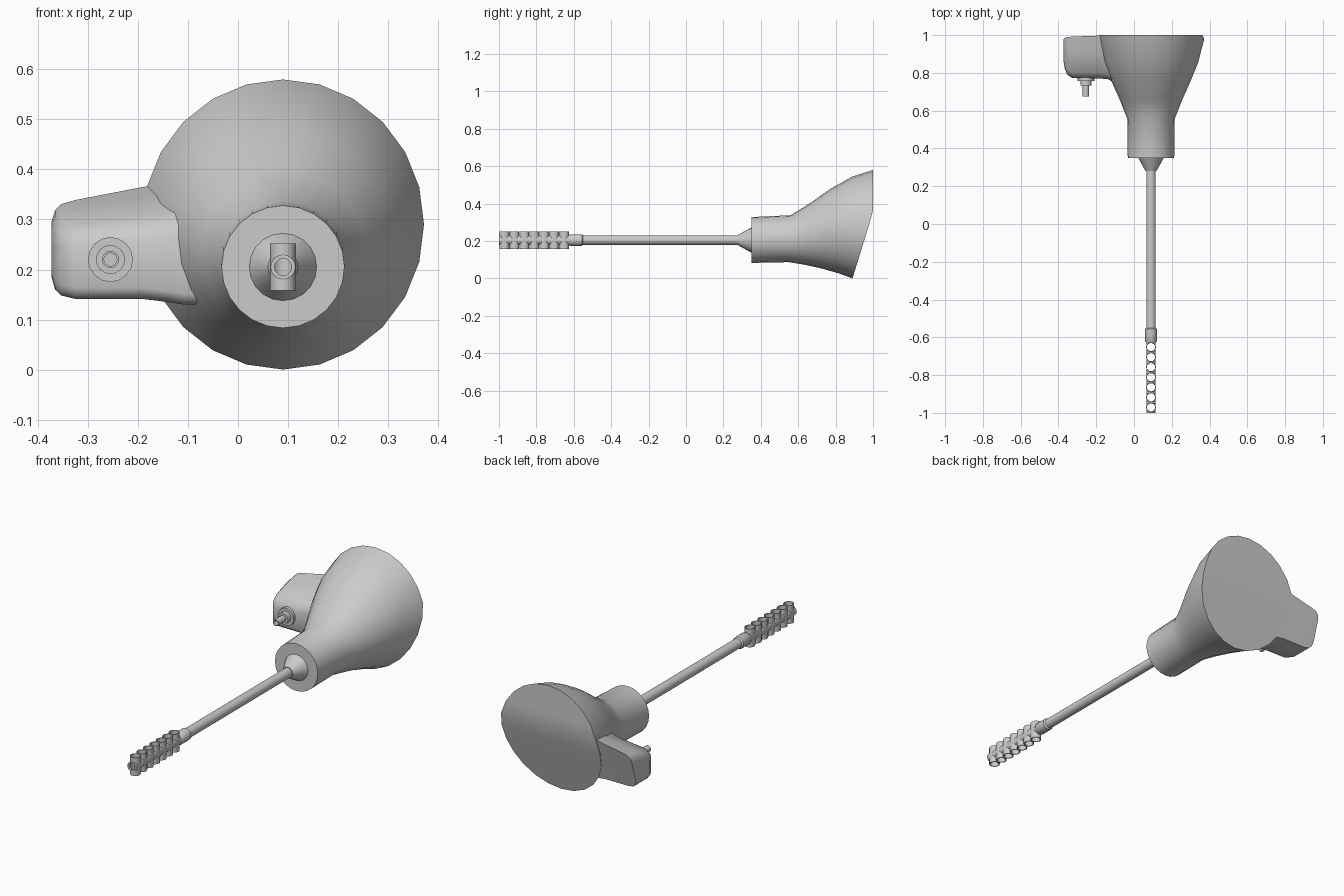
import bpy, bmesh, math
from mathutils import Matrix

if "Cube" in bpy.data.objects:
    bpy.data.objects.remove(bpy.data.objects["Cube"])

AX, AZ = 0.09, 0.205          # barrel axis
grey = bpy.data.materials.new("light grey")
grey.diffuse_color = (0.6, 0.6, 0.6, 1)
grey.use_nodes = True
grey.node_tree.nodes["Principled BSDF"].inputs["Base Color"].default_value = grey.diffuse_color


def finish(name, bm, angle=35):
    bmesh.ops.recalc_face_normals(bm, faces=bm.faces)
    me = bpy.data.meshes.new(name)
    bm.to_mesh(me)
    bm.free()
    ob = bpy.data.objects.new(name, me)
    bpy.context.collection.objects.link(ob)
    me.materials.append(grey)
    smooth(ob, angle)
    return ob


def smooth(ob, angle=35):
    bpy.ops.object.select_all(action='DESELECT')
    ob.select_set(True)
    bpy.context.view_layer.objects.active = ob
    bpy.ops.object.shade_smooth_by_angle(angle=math.radians(angle))


def loft(bm, rings):
    """Skin a list of closed point rings; returns the vertex rings."""
    vs = [[bm.verts.new(p) for p in r] for r in rings]
    for a, b in zip(vs, vs[1:]):
        n = len(a)
        for i in range(n):
            bm.faces.new((a[i], a[(i + 1) % n], b[(i + 1) % n], b[i]))
    return vs


def lathe(name, profile, x=AX, z=AZ, n=20):
    """Turned part along y from (y, radius) pairs."""
    bm = bmesh.new()
    vs = loft(bm, [[(x + r * math.sin(2 * math.pi * i / n), y,
                     z + r * math.cos(2 * math.pi * i / n)) for i in range(n)]
                   for y, r in profile])
    bm.faces.new(vs[0])
    bm.faces.new(vs[-1])
    return finish(name, bm)


def back_y(z):
    """Rear surface: upright above, leaning forward below."""
    return min(1.0, 0.89 + 0.31 * z)


# Flared mount: round sleeve growing into a wide tilted oval
N = 24
#        top y, top z, bottom y, bottom z, half width
flare = [(0.35, 0.328, 0.35, 0.083, 0.123),
         (0.56, 0.338, 0.55, 0.087, 0.125),
         (0.66, 0.400, 0.64, 0.072, 0.162),
         (0.77, 0.478, 0.73, 0.052, 0.207),
         (0.89, 0.545, 0.82, 0.026, 0.250),
         (1.00, 0.580, 0.89, 0.000, 0.282)]
rings = []
for k, (ty, tz, by, bz, rx) in enumerate(flare):
    ring = []
    for i in range(N):
        a = 2 * math.pi * i / N
        c = math.cos(a)
        z = (tz + bz) / 2 + (tz - bz) / 2 * c
        y = by + (ty - by) * (1 + c) / 2
        if k == len(flare) - 1:
            y = back_y(z)
        ring.append((AX + rx * math.sin(a), y, z))
    rings.append(ring)
bm = bmesh.new()
vs = loft(bm, rings)
bm.faces.new(vs[0])
rim = vs[-1]
for i in range(N // 2):       # rear face in level strips
    quad = [rim[i], rim[i + 1], rim[(N - i - 1) % N], rim[(N - i) % N]]
    bm.faces.new(list(dict.fromkeys(quad)))
finish("flared_mount", bm)

# Side housing: rounded box running into the mount
#           x,    front y, bottom z, front top z, rear top z
sections = [(-0.373, 0.86, 0.185, 0.262, 0.295),
            (-0.366, 0.82, 0.160, 0.266, 0.318),
            (-0.353, 0.79, 0.148, 0.268, 0.331),
            (-0.325, 0.772, 0.141, 0.268, 0.339),
            (-0.190, 0.770, 0.141, 0.275, 0.365),
            (-0.140, 0.768, 0.135, 0.285, 0.372),
            (-0.110, 0.750, 0.130, 0.290, 0.375),
            (-0.050, 0.750, 0.130, 0.290, 0.375)]
rings = []
for x, fy, bz, ft, rt in sections:
    ry = back_y(rt) - 0.003
    rings.append([(x, p, q) for p, q in (
        (fy, bz + 0.022), (fy, ft - 0.02), (fy + 0.008, ft),
        (fy + 0.03, ft + 0.3 * (rt - ft)),
        (fy + 0.6 * (ry - fy), ft + 0.75 * (rt - ft)),
        (ry, rt), (back_y(bz) - 0.003, bz),
        (fy + 0.03, bz), (fy + 0.008, bz + 0.007))])
bm = bmesh.new()
vs = loft(bm, rings)
bm.faces.new(vs[0])
bm.faces.new(vs[-1])
finish("side_housing", bm, 45)

# Small stepped fitting with a hollow stem on the housing
lathe("side_fitting", [(0.78, 0.045), (0.757, 0.045), (0.757, 0.029),
                       (0.732, 0.029), (0.732, 0.017), (0.675, 0.017),
                       (0.675, 0.013), (0.72, 0.013)], -0.255, 0.22, 16)

# Barrel, its root cone and the collar behind the brake
lathe("root_cone", [(0.28, 0.029), (0.351, 0.068)])
lathe("barrel", [(-0.60, 0.025), (0.30, 0.025)])
lathe("collar", [(-0.628, 0.026), (-0.62, 0.031), (-0.557, 0.031),
                 (-0.55, 0.025)])

# Muzzle brake: hollow tube crossed by a row of upright open tubes
brake = lathe("muzzle_brake", [(-1.0, 0.025), (-0.624, 0.025)])


def upright_row(name, radius, height):
    bm = bmesh.new()
    for i in range(7):
        bmesh.ops.create_cone(
            bm, cap_ends=True, segments=16, radius1=radius, radius2=radius,
            depth=height,
            matrix=Matrix.Translation((AX, -0.971 + i * 0.0532, AZ)))
    return finish(name, bm)


def combine(other, op):
    mod = brake.modifiers.new(op, 'BOOLEAN')
    mod.operation = op
    mod.solver = 'EXACT'
    mod.object = other
    bpy.context.view_layer.objects.active = brake
    bpy.ops.object.modifier_apply(modifier=mod.name)
    bpy.data.objects.remove(other)


combine(upright_row("tubes", 0.0262, 0.094), 'UNION')
combine(upright_row("holes", 0.0215, 0.2), 'DIFFERENCE')
combine(lathe("bore", [(-1.05, 0.017), (-0.64, 0.017)], n=16), 'DIFFERENCE')
smooth(brake)
